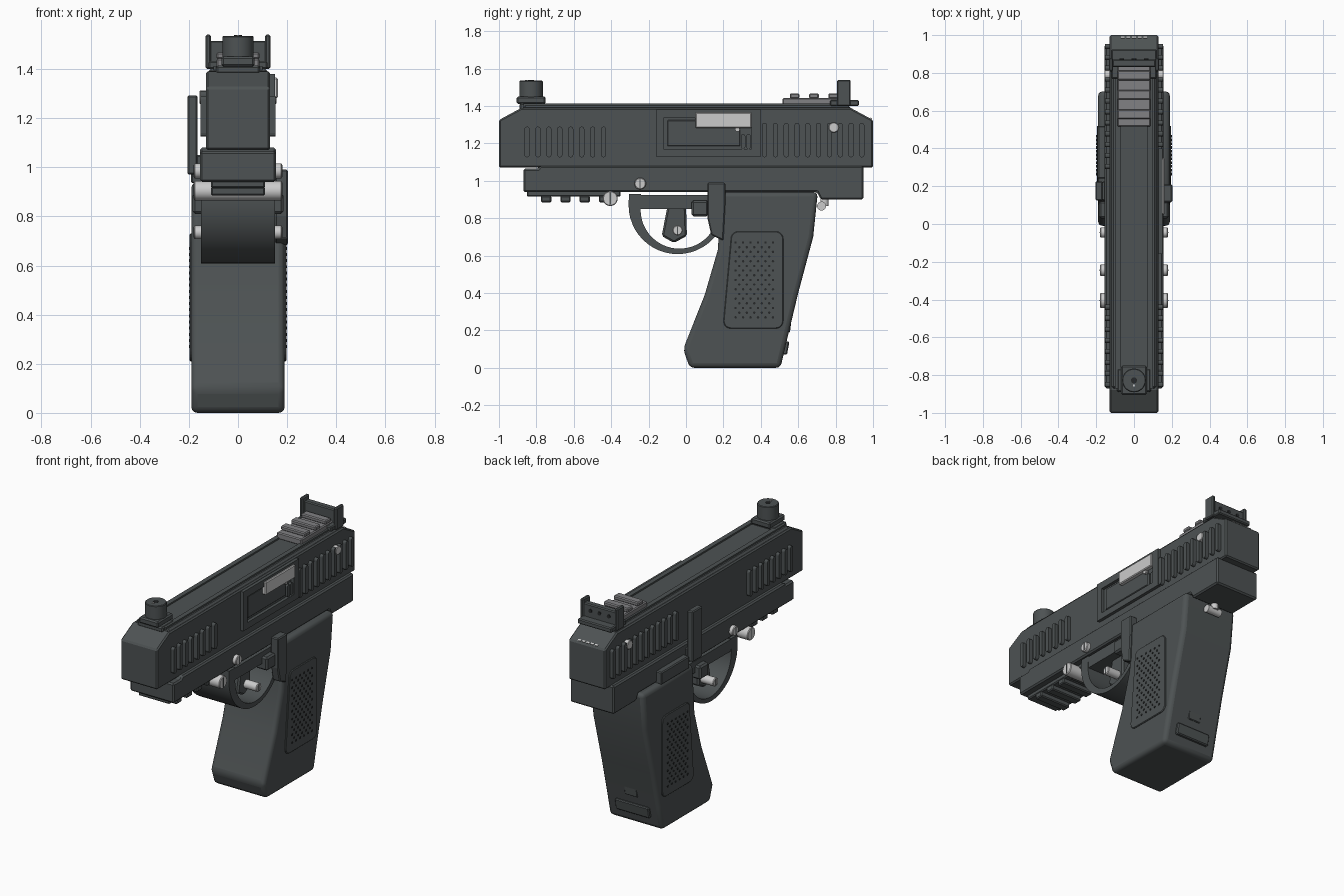
import bpy, bmesh, math
from mathutils import Vector

cube = bpy.data.objects.get("Cube")
if cube:
    bpy.data.objects.remove(cube, do_unlink=True)


def material(name, rgb):
    m = bpy.data.materials.new(name)
    m.use_nodes = True
    m.diffuse_color = (*rgb, 1)
    m.node_tree.nodes["Principled BSDF"].inputs["Base Color"].default_value = (*rgb, 1)
    return m


DARK = material("dark gunmetal", (0.075, 0.085, 0.087))
GREY = material("mid grey", (0.22, 0.22, 0.23))
LIGHT = material("bright steel", (0.6, 0.6, 0.6))
BLACK = material("dimple black", (0.02, 0.022, 0.023))


# Profile helpers
def rect(a0, a1, b0, b1):
    return [(a0, b0), (a1, b0), (a1, b1), (a0, b1)]


def arc(a, b, r, start=0, end=360, n=20):
    full = end - start == 360
    steps = n if full else n + 1
    angles = [math.radians(start + (end - start) * i / n) for i in range(steps)]
    return [(a + r * math.cos(t), b + r * math.sin(t)) for t in angles]


def capsule(y, z0, z1, w):
    r = w / 2
    return arc(y, z1 - r, r, 0, 180, 6) + arc(y, z0 + r, r, 180, 360, 6)


def prism(pts, lo, hi, axis="x"):
    """Profile swept along x (points are y, z) or z (points are x, y)."""
    return pts, lo, hi, axis


def both(pts, lo, hi):
    return [prism(pts, lo, hi), prism(pts, -hi, -lo)]


def build(name, mat, parts, bevel=0, segments=1, smooth=False):
    bm = bmesh.new()
    for pts, lo, hi, axis in parts:
        def put(p, h):
            return bm.verts.new(Vector((h, *p)) if axis == "x" else Vector((*p, h)))
        a = [put(p, lo) for p in pts]
        b = [put(p, hi) for p in pts]
        bm.faces.new(a)
        bm.faces.new(b)
        for i in range(len(a)):
            j = (i + 1) % len(a)
            bm.faces.new((a[i], a[j], b[j], b[i]))
    bmesh.ops.recalc_face_normals(bm, faces=bm.faces)
    me = bpy.data.meshes.new(name)
    bm.to_mesh(me)
    bm.free()
    me.materials.append(mat)
    ob = bpy.data.objects.new(name, me)
    bpy.context.collection.objects.link(ob)
    if bevel:
        mod = ob.modifiers.new("edge bevel", "BEVEL")
        mod.width = bevel
        mod.segments = segments
        mod.limit_method = "ANGLE"
        mod.angle_limit = math.radians(40)
    if smooth:
        bpy.ops.object.select_all(action="DESELECT")
        ob.select_set(True)
        bpy.context.view_layer.objects.active = ob
        bpy.ops.object.shade_smooth_by_angle(angle=math.radians(35))
    return ob


# Slide: body, raised top strip and its two edge rails
build("slide", DARK, [prism([(-1, 1.07), (1, 1.07), (1, 1.325), (0.88, 1.39),
                             (-0.88, 1.39), (-1, 1.325)], -0.13, 0.13)], 0.008)
build("slide_top", DARK, [prism(rect(-0.87, 0.88, 1.38, 1.402), -0.12, 0.12)], 0.012)
build("slide_top_rails", DARK, both(rect(-0.87, 0.86, 1.395, 1.412), 0.07, 0.1))

# Grip ribs on the slide sides
ribs = []
for i in range(8):
    ribs += both(capsule(-0.85 + 0.0585 * i, 1.125, 1.29, 0.027), 0.12, 0.153)
for i in range(10):
    ribs += both(capsule(0.42 + 0.0578 * i, 1.125, 1.31, 0.027), 0.12, 0.153)
for y in (0.305, 0.362):
    ribs.append(prism(capsule(y, 1.125, 1.31, 0.027), -0.153, -0.12))
build("slide_ribs", DARK, ribs)

# Ejection port on the left side: four frame bars, inner cover and steel bolt
port = [rect(-0.16, 0.4, 1.335, 1.38), rect(-0.16, 0.4, 1.13, 1.17),
        rect(-0.16, -0.12, 1.17, 1.335), rect(0.35, 0.4, 1.17, 1.335)]
build("port_frame", DARK, [prism(p, 0.12, 0.15) for p in port])
build("port_cover", DARK, [prism(rect(-0.1, 0.29, 1.185, 1.325), 0.12, 0.137)], 0.004)
build("port_ribs", DARK, [prism(capsule(y, 1.17, 1.25, 0.024), 0.12, 0.145)
                          for y in (0.305, 0.335)])
build("bolt", LIGHT, [prism(rect(0.05, 0.35, 1.282, 1.365), 0.13, 0.162)], 0.005)
build("port_pin", LIGHT, [prism(arc(0.275, 1.275, 0.013, n=10), 0.13, 0.15)])

# Frame, with under-barrel accessory rail
build("frame", DARK, [prism([(-0.87, 0.94), (0.7, 0.94), (0.72, 0.9), (0.95, 0.9),
                             (0.95, 1.08), (-0.78, 1.08), (-0.79, 1.065),
                             (-0.87, 1.065)], -0.155, 0.155)], 0.012)
rail = [prism(rect(-0.85, -0.35, 0.915, 0.95), -0.11, 0.11)]
rail += [prism(rect(y, y + 0.055, 0.885, 0.92), -0.11, 0.11)
         for y in (-0.775, -0.672, -0.569, -0.466)]
build("accessory_rail", DARK, rail, 0.006)

# Trigger guard: wide curved band hanging from a bar
outer = arc(-0.045, 0.87, 0.262, 180, 345, 22)
inner = arc(-0.035, 0.845, 0.208, 350, 180, 22)
build("trigger_guard", DARK, [prism([(-0.305, 0.93)] + outer + inner
                                    + [(-0.24, 0.93)], -0.15, 0.15)], smooth=True)
build("guard_bar", DARK, [prism(rect(-0.3, 0.2, 0.85, 0.925), -0.148, 0.148)])
build("trigger", DARK, [prism([(-0.1, 0.86), (0, 0.86), (0.005, 0.705), (-0.065, 0.668),
                               (-0.13, 0.705)], -0.09, 0.09)], 0.01)

# Grip with rounded corners
build("grip", DARK, [prism([(0.02, 0), (0.505, 0), (0.54, 0.15), (0.6, 0.4), (0.68, 0.7),
                            (0.705, 0.94), (0.19, 0.94), (0.17, 0.63), (0.1, 0.39),
                            (-0.015, 0.1)], -0.19, 0.19)], 0.025, 3, True)

# Grip side panels and staggered dimples
panel = (arc(0.48, 0.25, 0.04, 270, 360, 5) + arc(0.48, 0.69, 0.04, 0, 90, 5)
         + arc(0.28, 0.69, 0.04, 90, 170, 5) + arc(0.24, 0.25, 0.04, 180, 270, 5))
build("grip_panels", DARK, both(panel, 0.18, 0.197), 0.004)
dots = []
for row in range(17):
    for col in range(6 - row % 2):
        y = 0.265 + 0.04 * col + 0.02 * (row % 2)
        dots += both(arc(y, 0.27 + 0.025 * row, 0.007, n=6), 0.19, 0.2)
build("panel_dimples", BLACK, dots)

# Magazine catch plates on the back of the grip
build("back_plate", DARK, [prism([(0.48, 0.07), (0.54, 0.07), (0.553, 0.14), (0.49, 0.14)],
                                 -0.12, 0.12)], 0.006)
build("back_button", DARK, [prism([(0.5, 0.19), (0.556, 0.19), (0.563, 0.25), (0.5, 0.25)],
                                  -0.045, 0.045)], 0.004)

# Levers and catches
build("left_lever", DARK, [prism([(0.115, 0.99), (0.21, 0.99), (0.21, 0.87), (0.2, 0.68),
                                  (0.135, 0.71), (0.115, 0.8)], 0.15, 0.203)], 0.006)
build("right_lever", DARK, [prism(rect(0.125, 0.225, 0.97, 1.293), -0.205, -0.165),
                            prism(rect(0.125, 0.225, 0.97, 1.05), -0.17, -0.14)], 0.006)
build("slide_release", DARK, [prism(rect(0.24, 0.52, 0.935, 1.015), -0.192, -0.14)], 0.006)
build("side_catches", DARK, both(rect(0.03, 0.12, 0.81, 0.895), 0.1, 0.185), 0.01)

# Steel pins with screwdriver slots
pins = [(-0.045, 0.735, 0.027), (-0.245, 0.985, 0.031), (-0.405, 0.905, 0.04)]
build("cross_pins", LIGHT, [prism(arc(y, z, r), -0.18, 0.18) for y, z, r in pins],
      0.004, smooth=True)
slots = []
for y, z, r in pins:
    slots += both(rect(y - 0.003, y + 0.003, z - r * 0.8, z + r * 0.8), 0.176, 0.182)
build("pin_slots", DARK, slots)
build("slide_screws", LIGHT, both(arc(0.79, 1.285, 0.027), 0.12, 0.157), 0.003)
build("lanyard_pin", LIGHT, [prism(arc(0.725, 0.865, 0.024), -0.05, 0.05),
                             prism(arc(0, 0.74, 0.022), 0.865, 0.92, "z")], smooth=True)

# Front sight: stepped base, post and open top
build("front_sight_base", DARK, [prism(rect(-0.905, -0.75, 1.41, 1.45), -0.068, 0.068),
                                 prism(rect(-0.89, -0.765, 1.38, 1.415), -0.09, 0.09)], 0.008)
wall = arc(0, -0.828, 0.063, n=28)
build("front_sight_post", DARK, [prism(wall, 1.44, 1.535, "z")], 0.004, smooth=True)
build("front_sight_well", BLACK, [prism(arc(0, -0.828, 0.016), 1.53, 1.538, "z")])
build("front_sight_dot", LIGHT, [prism(arc(0, -0.855, 0.007, n=8), 1.53, 1.539, "z")])

# Optic rail on top
build("top_rail", GREY, [prism(rect(0.515, 0.85, 1.4, 1.442), -0.088, 0.088)]
      + [prism(rect(y, y + 0.052, 1.44, 1.467), -0.088, 0.088)
         for y in (0.555, 0.658, 0.761)], 0.006)

# Rear sight: base, two wings, centre plate and aiming dots
build("rear_sight_base", DARK, [prism(rect(0.77, 0.925, 1.4, 1.432), -0.12, 0.12)], 0.006)
build("rear_sight_wings", DARK, both(rect(0.808, 0.88, 1.4, 1.54), 0.11, 0.132), 0.006)
build("rear_sight_plate", DARK, [prism(rect(0.83, 0.872, 1.42, 1.515), -0.115, 0.115)], 0.006)
aim = build("rear_sight_dots", BLACK, [prism(arc(x, 0, 0.012, n=12), 0, 0.004, "z")
                                       for x in (-0.065, 0, 0.065)])
aim.location = (0, 0.876, 1.475)
aim.rotation_euler.x = math.radians(90)

# Small steel dashes on the sloped rear of the slide
build("rear_dashes", LIGHT, [prism([(0.982, 1.335), (0.992, 1.3297), (0.994, 1.333),
                                    (0.984, 1.3385)], x, x + 0.02)
                             for x in (-0.07, -0.04, -0.01, 0.02, 0.05)])
